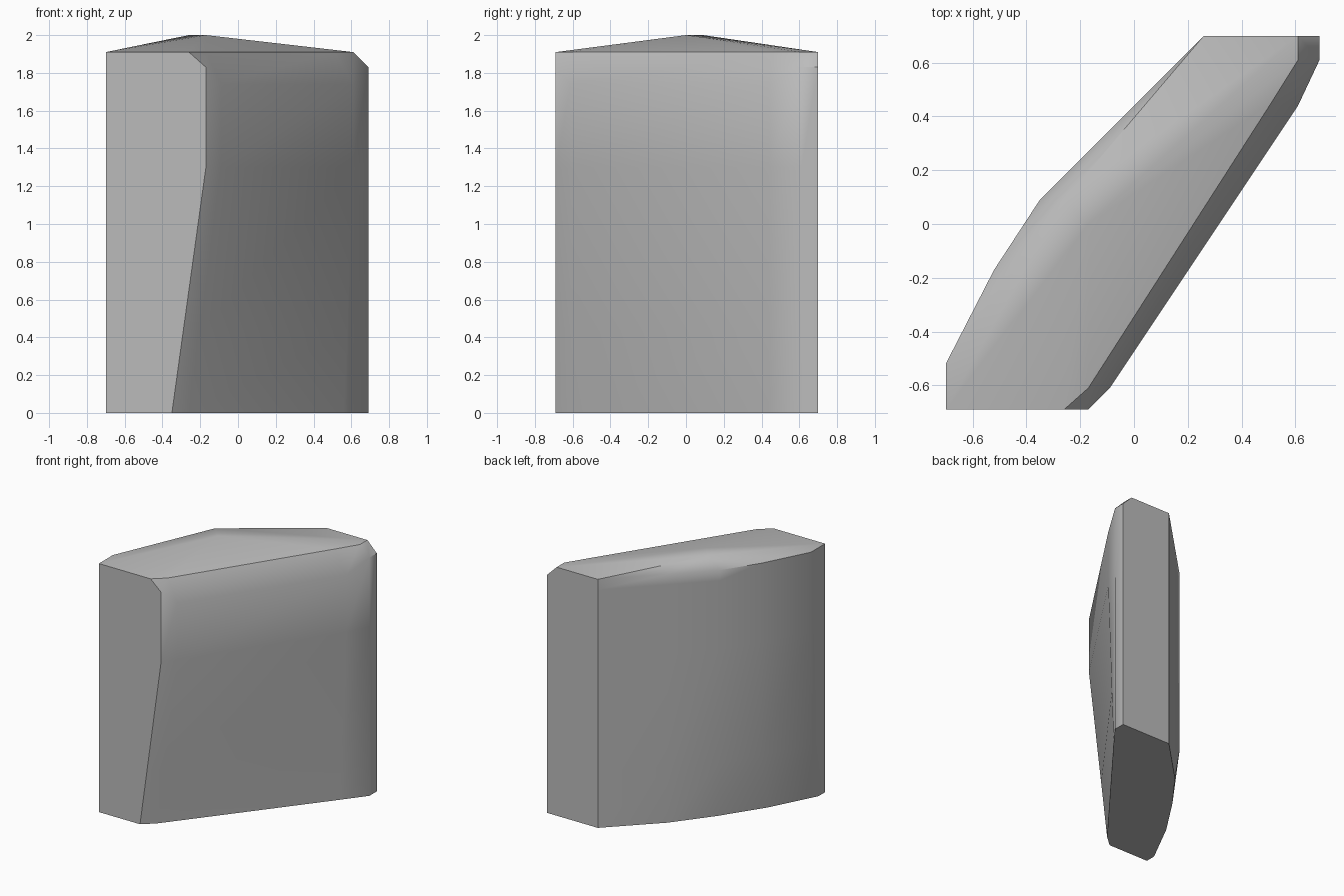
import bpy
import bmesh
from math import radians
from mathutils import Vector

default_cube = bpy.data.objects.get("Cube")
if default_cube:
    bpy.data.objects.remove(default_cube, do_unlink=True)


def make_material(name, color):
    mat = bpy.data.materials.new(name)
    mat.use_nodes = True
    mat.diffuse_color = color
    mat.node_tree.nodes["Principled BSDF"].inputs["Base Color"].default_value = color
    return mat


# Back-left outline, running from the back face round to the front face
outer = [(.26, .70), (-.09, .35), (-.35, .09), (-.52, -.17), (-.70, -.52), (-.70, -.69)]
outer_foot = [(.26, .70), (-.09, .35), (-.31, .06), (-.52, -.26), (-.70, -.61), (-.70, -.69)]

# Right-hand outline, from the front face to the back face
bulge = [(-.17, -.69), (-.09, -.61), (.61, .44), (.69, .61), (.69, .70)]
bulge_foot = [(-.35, -.69), (-.26, -.61), (.56, .44), (.69, .61), (.69, .70)]
bulge_rim = [(-.26, -.69), (-.17, -.61), (.51, .45), (.61, .61), (.61, .70)]
shoulder_heights = [1.83, 1.74, 1.74, 1.83, 1.83]

foot_top, waist, rim = .43, 1.30, 1.91


def blend(a, b, t):
    return [Vector(p).lerp(Vector(q), t) for p, q in zip(a, b)]


def level(right, left, height, right_heights=None):
    """One horizontal ring of the body."""
    heights = right_heights or [height] * len(right)
    ring = [(p[0], p[1], z) for p, z in zip(right, heights)]
    return ring + [(p[0], p[1], height) for p in left]


levels = [
    level(bulge_foot, outer_foot, 0),
    level(blend(bulge_foot, bulge, foot_top / waist), outer, foot_top),
    level(bulge, outer, waist),
    level(bulge, outer, shoulder_heights[0], shoulder_heights),
    level(bulge_rim, outer, rim),
]

bm = bmesh.new()
rings = [[bm.verts.new(co) for co in ring] for ring in levels]
count = len(rings[0])

# Walls and base
for low, high in zip(rings, rings[1:]):
    for i in range(count):
        j = (i + 1) % count
        bm.faces.new((low[i], low[j], high[j], high[i]))
bm.faces.new(reversed(rings[0]))

# Roof: two peaks, each fanned to its own half of the rim
top = rings[-1]
right_peak = bm.verts.new((-.17, 0, 2))
left_peak = bm.verts.new((-.26, .09, 2))
back, front = len(bulge) - 1, count - 1
for i in range(count):
    peak = left_peak if back <= i < front else right_peak
    bm.faces.new((top[i], top[(i + 1) % count], peak))
bm.faces.new((top[back], left_peak, right_peak))
bm.faces.new((top[front], right_peak, left_peak))
bmesh.ops.recalc_face_normals(bm, faces=bm.faces)

mesh = bpy.data.meshes.new("slanted_block")
bm.to_mesh(mesh)
bm.free()
mesh.materials.append(make_material("plain grey", (.5, .5, .5, 1)))

block = bpy.data.objects.new("slanted_block", mesh)
bpy.context.collection.objects.link(block)
bpy.context.view_layer.objects.active = block
block.select_set(True)
bpy.ops.object.shade_smooth_by_angle(angle=radians(36))
